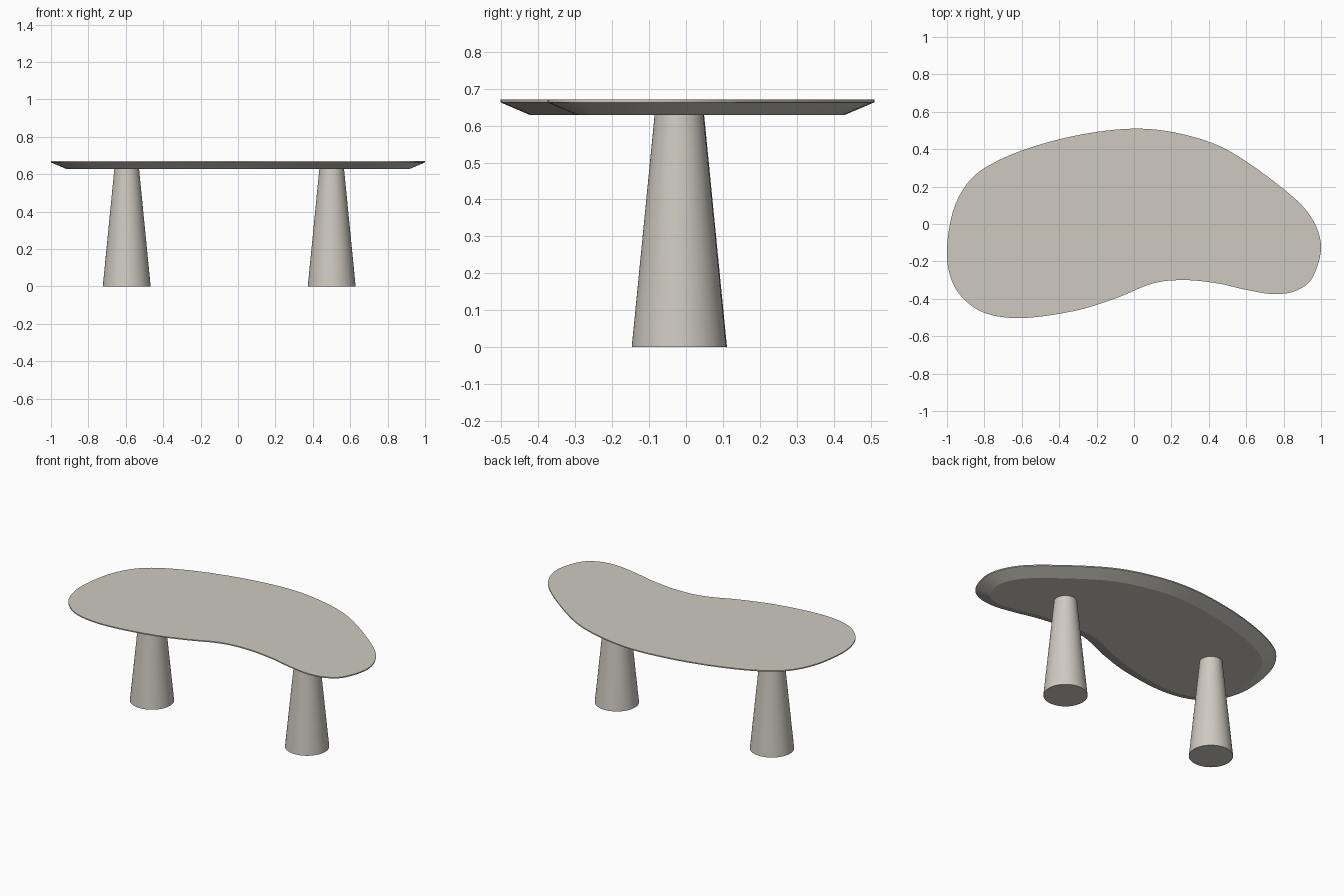
import bpy, bmesh, math
from mathutils import Vector

if "Cube" in bpy.data.objects:
    bpy.data.objects.remove(bpy.data.objects["Cube"])

mat = bpy.data.materials.new("warm_stone")
mat.diffuse_color = (0.62, 0.59, 0.53, 1)
mat.use_nodes = True
mat.node_tree.nodes["Principled BSDF"].inputs["Base Color"].default_value = mat.diffuse_color

# Control points of the kidney-shaped outline, clockwise from the back
OUTLINE = [(0, .51), (.26, .48), (.51, .39), (.8, .187), (.945, .04), (1, -.12),
           (.955, -.285), (.87, -.355), (.75, -.375), (.6, -.352), (.45, -.318),
           (.27, -.3), (.1, -.318), (-.1, -.398), (-.32, -.465), (-.6, -.503),
           (-.8, -.475), (-.925, -.385), (-.985, -.27), (-1, -.13), (-.97, .06),
           (-.9, .205), (-.79, .305), (-.58, .4), (-.3, .475)]


def closed_spline(points, steps):
    """Smooth closed Catmull-Rom curve through the points."""
    p = [Vector(q) for q in points]
    n = len(p)
    out = []
    for i in range(n):
        a, b, c, d = p[i - 1], p[i], p[(i + 1) % n], p[(i + 2) % n]
        for s in range(steps):
            t = s / steps
            out.append(0.5 * (2 * b + (c - a) * t + (2 * a - 5 * b + 4 * c - d) * t ** 2
                              + (3 * b - a - 3 * c + d) * t ** 3))
    return out


def inset(points, dist):
    """Move a clockwise outline inward along its normals."""
    n = len(points)
    out = []
    for i in range(n):
        t = (points[(i + 1) % n] - points[i - 1]).normalized()
        out.append(points[i] + Vector((t.y, -t.x)) * dist)
    return out


def loft(name, rings):
    """Skin stacked (outline, z) rings, with flat caps at both ends."""
    bm = bmesh.new()
    rows = [[bm.verts.new((q[0], q[1], z)) for q in pts] for pts, z in rings]
    for lo, hi in zip(rows, rows[1:]):
        for i in range(len(lo)):
            bm.faces.new((lo[i - 1], lo[i], hi[i], hi[i - 1]))
    bm.faces.new(rows[0])
    bm.faces.new(rows[-1])
    bmesh.ops.recalc_face_normals(bm, faces=bm.faces[:])
    me = bpy.data.meshes.new(name)
    bm.to_mesh(me)
    bm.free()
    me.materials.append(mat)
    ob = bpy.data.objects.new(name, me)
    bpy.context.collection.objects.link(ob)
    bpy.ops.object.select_all(action='DESELECT')
    ob.select_set(True)
    bpy.context.view_layer.objects.active = ob
    bpy.ops.object.shade_smooth_by_angle(angle=math.radians(18))


def circle(x, y, r, n=64):
    return [(x + r * math.cos(2 * math.pi * i / n), y + r * math.sin(2 * math.pi * i / n))
            for i in range(n)]


# Tabletop: thin upright lip with a wide undercut chamfer below
edge = closed_spline(OUTLINE, 6)
loft("tabletop", [(inset(edge, .082), .628), (edge, .663), (edge, .67)])

# Two tapered round legs
for name, x, y in (("left_leg", -.595, -.017), ("right_leg", .501, -.019)):
    loft(name, [(circle(x, y, .128), 0), (circle(x, y, .066), .629)])
